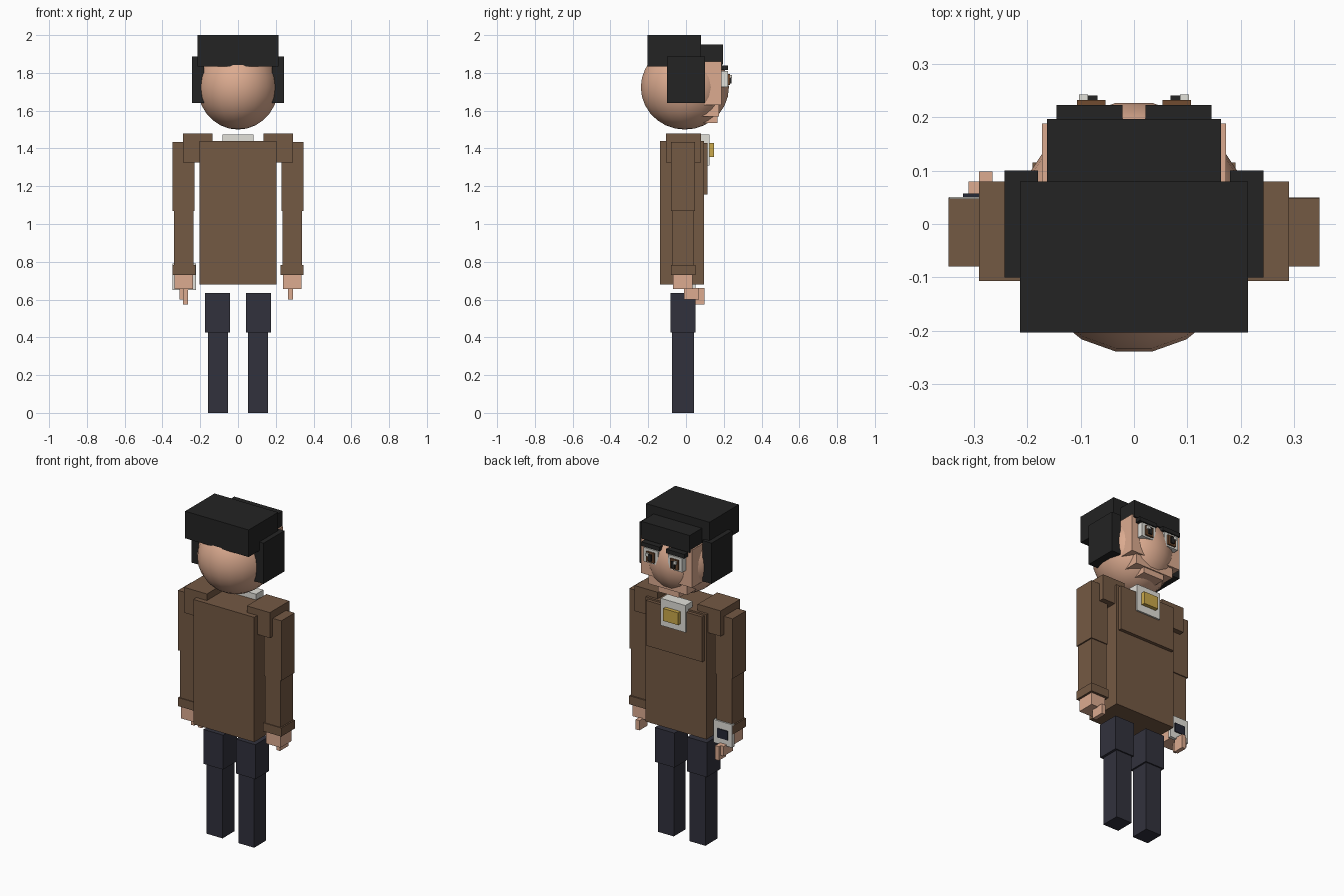
import bpy, bmesh, math
from mathutils import Matrix, Vector

cube = bpy.data.objects.get("Cube")
if cube:
    bpy.data.objects.remove(cube, do_unlink=True)


def material(name, rgb):
    m = bpy.data.materials.new(name)
    m.use_nodes = True
    col = (*rgb, 1.0)
    m.diffuse_color = col
    bsdf = next(n for n in m.node_tree.nodes if n.type == 'BSDF_PRINCIPLED')
    bsdf.inputs["Base Color"].default_value = col
    bsdf.inputs["Roughness"].default_value = 0.8
    return m


skin = material("skin", (0.72, 0.41, 0.28))
hair = material("black hair", (0.017, 0.017, 0.017))
coat = material("brown coat", (0.175, 0.10, 0.057))
trousers = material("navy trousers", (0.031, 0.031, 0.046))
white = material("off white", (0.76, 0.75, 0.70))
gold = material("gold", (0.60, 0.40, 0.07))
iris_brown = material("iris brown", (0.16, 0.07, 0.03))
lip = material("mouth brown", (0.17, 0.085, 0.04))
glass = material("dark glass", (0.018, 0.021, 0.035))


def finish(name, bm, mat):
    mesh = bpy.data.meshes.new(name)
    bm.to_mesh(mesh)
    bm.free()
    mesh.materials.append(mat)
    ob = bpy.data.objects.new(name, mesh)
    bpy.context.collection.objects.link(ob)
    return ob


def box(name, mat, x, y, z):
    """Box from its (min, max) ranges on each axis."""
    bm = bmesh.new()
    size = Vector((x[1] - x[0], y[1] - y[0], z[1] - z[0]))
    mid = Vector((x[0] + x[1], y[0] + y[1], z[0] + z[1])) / 2
    bmesh.ops.create_cube(bm, size=1,
                          matrix=Matrix.Translation(mid) @ Matrix.Diagonal((*size, 1)))
    return finish(name, bm, mat)


def centred(name, mat, half, y, z):
    return box(name, mat, (-half, half), y, z)


def pair(name, mat, x, y, z):
    """Mirrored boxes on both sides of the body."""
    box("left_" + name, mat, x, y, z)
    box("right_" + name, mat, (-x[1], -x[0]), y, z)


# Legs
pair("thigh", trousers, (0.043, 0.175), (-0.082, 0.05), (0.425, 0.635))
pair("shin", trousers, (0.053, 0.16), (-0.073, 0.042), (0, 0.425))

# Torso and coat details
centred("torso", coat, 0.205, (-0.137, 0.095), (0.68, 1.44))
centred("chest_panel", coat, 0.19, (0.09, 0.115), (1.155, 1.43))
centred("collar", white, 0.083, (0.055, 0.125), (1.31, 1.475))
centred("collar_badge", gold, 0.05, (0.12, 0.148), (1.355, 1.43))
pair("shoulder", coat, (0.135, 0.29), (-0.107, 0.08), (1.325, 1.48))

# Arms and hands
pair("upper_arm", coat, (0.23, 0.348), (-0.08, 0.048), (1.07, 1.435))
pair("forearm", coat, (0.235, 0.34), (-0.075, 0.042), (0.77, 1.07))
pair("cuff", coat, (0.224, 0.348), (-0.08, 0.05), (0.73, 0.782))
pair("hand", skin, (0.238, 0.335), (-0.07, 0.035), (0.655, 0.73))
box("left_thumb", skin, (0.265, 0.29), (-0.01, 0.07), (0.60, 0.66))
box("right_thumb", skin, (-0.31, -0.288), (-0.01, 0.08), (0.60, 0.66))
box("right_finger", skin, (-0.29, -0.265), (0.03, 0.098), (0.575, 0.66))

# Wrist device on the right arm
box("wrist_plate", white, (-0.347, -0.222), (0.03, 0.051), (0.65, 0.79))
box("wrist_screen", glass, (-0.32, -0.25), (0.05, 0.057), (0.69, 0.745))

# Head ball
bm = bmesh.new()
bmesh.ops.create_uvsphere(bm, u_segments=20, v_segments=14, radius=1)
bmesh.ops.transform(bm, verts=bm.verts, matrix=Matrix.Translation((0, -0.006, 1.724))
                    @ Matrix.Diagonal((0.216, 0.236, 0.224, 1))
                    @ Matrix.Rotation(math.radians(9), 4, 'Z'))
head = finish("head", bm, skin)
for p in head.data.polygons:
    p.use_smooth = True

# Blocky face on the back of the head ball, looking to +y
centred("face", skin, 0.172, (0.05, 0.188), (1.63, 1.86))
centred("jaw", skin, 0.13, (0.05, 0.175), (1.57, 1.64))
centred("chin", skin, 0.07, (0.08, 0.168), (1.535, 1.60))
centred("nose_bridge", skin, 0.016, (0.18, 0.206), (1.71, 1.79))
centred("nose_tip", skin, 0.022, (0.18, 0.222), (1.685, 1.72))

# Mouth with raised corners
centred("mouth", lip, 0.04, (0.18, 0.197), (1.643, 1.662))
pair("mouth_corner", lip, (0.036, 0.052), (0.18, 0.196), (1.653, 1.674))

# Eyes and brows
pair("eye_white", white, (0.033, 0.13), (0.18, 0.222), (1.725, 1.81))
pair("iris", iris_brown, (0.053, 0.107), (0.215, 0.232), (1.735, 1.795))
pair("pupil", hair, (0.068, 0.092), (0.225, 0.241), (1.745, 1.785))
pair("eye_glint", white, (0.086, 0.103), (0.225, 0.243), (1.772, 1.79))
pair("brow", hair, (0.022, 0.145), (0.18, 0.223), (1.815, 1.84))

# Hair blocks
centred("hair_top", hair, 0.214, (-0.203, 0.08), (1.835, 2.0))
centred("hair_fringe", hair, 0.163, (0.05, 0.197), (1.845, 1.95))
pair("hair_side", hair, (0.18, 0.243), (-0.10, 0.10), (1.64, 1.888))
